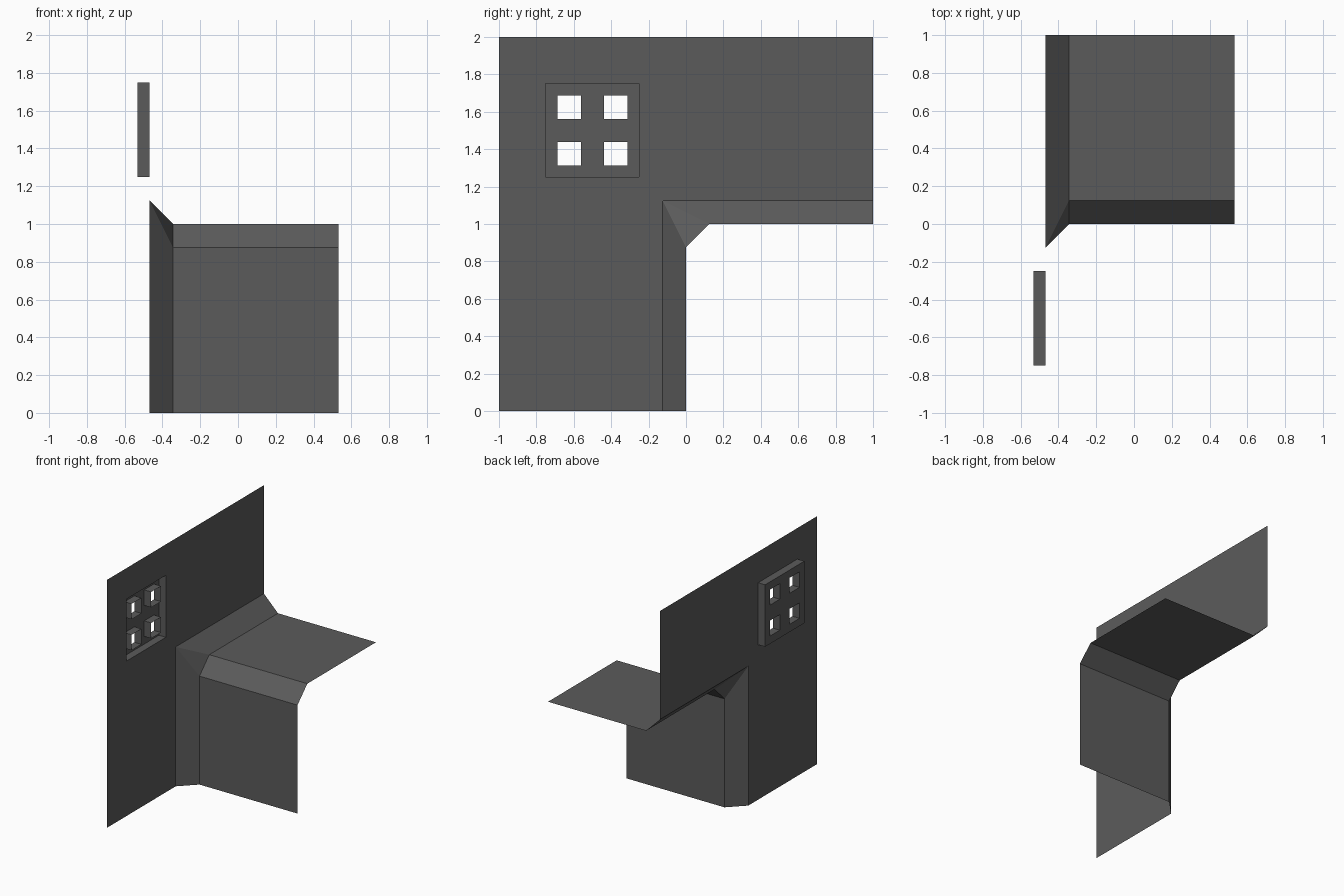
import bpy

if "Cube" in bpy.data.objects:
    bpy.data.objects.remove(bpy.data.objects["Cube"])

# One flat dark grey for everything
grey = bpy.data.materials.new("dark_grey")
grey.diffuse_color = (0.105, 0.105, 0.105, 1)
grey.use_nodes = True
grey.node_tree.nodes["Principled BSDF"].inputs["Base Color"].default_value = grey.diffuse_color

WALL_X, BACK_X, RIGHT_X = -0.46875, -0.53125, 0.53125
C = 0.125                     # chamfer size
INNER_X = WALL_X + C


def make(name, faces):
    """Mesh object from a list of faces given as point lists; shared points merge."""
    index, polys = {}, []
    for f in faces:
        polys.append([index.setdefault(tuple(p), len(index)) for p in f])
    me = bpy.data.meshes.new(name)
    me.from_pydata(list(index), [], polys)
    me.materials.append(grey)
    ob = bpy.data.objects.new(name, me)
    bpy.context.collection.objects.link(ob)
    return ob


def rect(x, y0, y1, z0, z1):
    return [(x, y0, z0), (x, y1, z0), (x, y1, z1), (x, y0, z1)]


def sheet(x, ys, zs, keep):
    """Upright sheet of grid cells, leaving out those where keep() is false."""
    return [rect(x, ys[i], ys[i + 1], zs[j], zs[j + 1])
            for i in range(len(ys) - 1) for j in range(len(zs) - 1) if keep(i, j)]


def sleeve(y0, y1, z0, z1, inward=False):
    """Four thin sides running from the recess back to the wall plane."""
    a, b = rect(BACK_X, y0, y1, z0, z1), rect(WALL_X, y0, y1, z0, z1)
    out = []
    for i in range(4):
        k = (i + 1) % 4
        f = [a[i], a[k], b[k], b[i]]
        out.append(f[::-1] if inward else f)
    return out


# Side wall: L shape with a square opening for the grille
make("side_wall", sheet(
    WALL_X, [-1, -0.75, -0.25, -C, 1], [0, 1 + C, 1.25, 1.75, 2],
    lambda i, j: not (i == 3 and j == 0) and not (i == 1 and j == 2)))

# Step: front face, top face, chamfers between them and the wall, corner piece
peak = (WALL_X, -C, 1 + C)
low, high = (INNER_X, 0, 1 - C), (INNER_X, C, 1)
low_r, high_r = (RIGHT_X, 0, 1 - C), (RIGHT_X, C, 1)
make("step", [
    [(INNER_X, 0, 0), (RIGHT_X, 0, 0), low_r, low],
    [high, high_r, (RIGHT_X, 1, 1), (INNER_X, 1, 1)],
    [low, low_r, high_r, high],
    [(WALL_X, -C, 0), (INNER_X, 0, 0), low, peak],
    [peak, high, (INNER_X, 1, 1), (WALL_X, 1, 1 + C)],
    [peak, low, high],
])

# Grille: recessed back plate with four square holes, each with a sleeve
steps = [0, 0.0625, 0.1875, 0.3125, 0.4375, 0.5]
ys = [-0.75 + s for s in steps]
zs = [1.25 + s for s in steps]
grille = sheet(BACK_X, ys, zs, lambda i, j: not (i in (1, 3) and j in (1, 3)))
grille += sleeve(-0.75, -0.25, 1.25, 1.75, inward=True)
for i in (1, 3):
    for j in (1, 3):
        grille += sleeve(ys[i], ys[i + 1], zs[j], zs[j + 1])
make("grille", grille)
